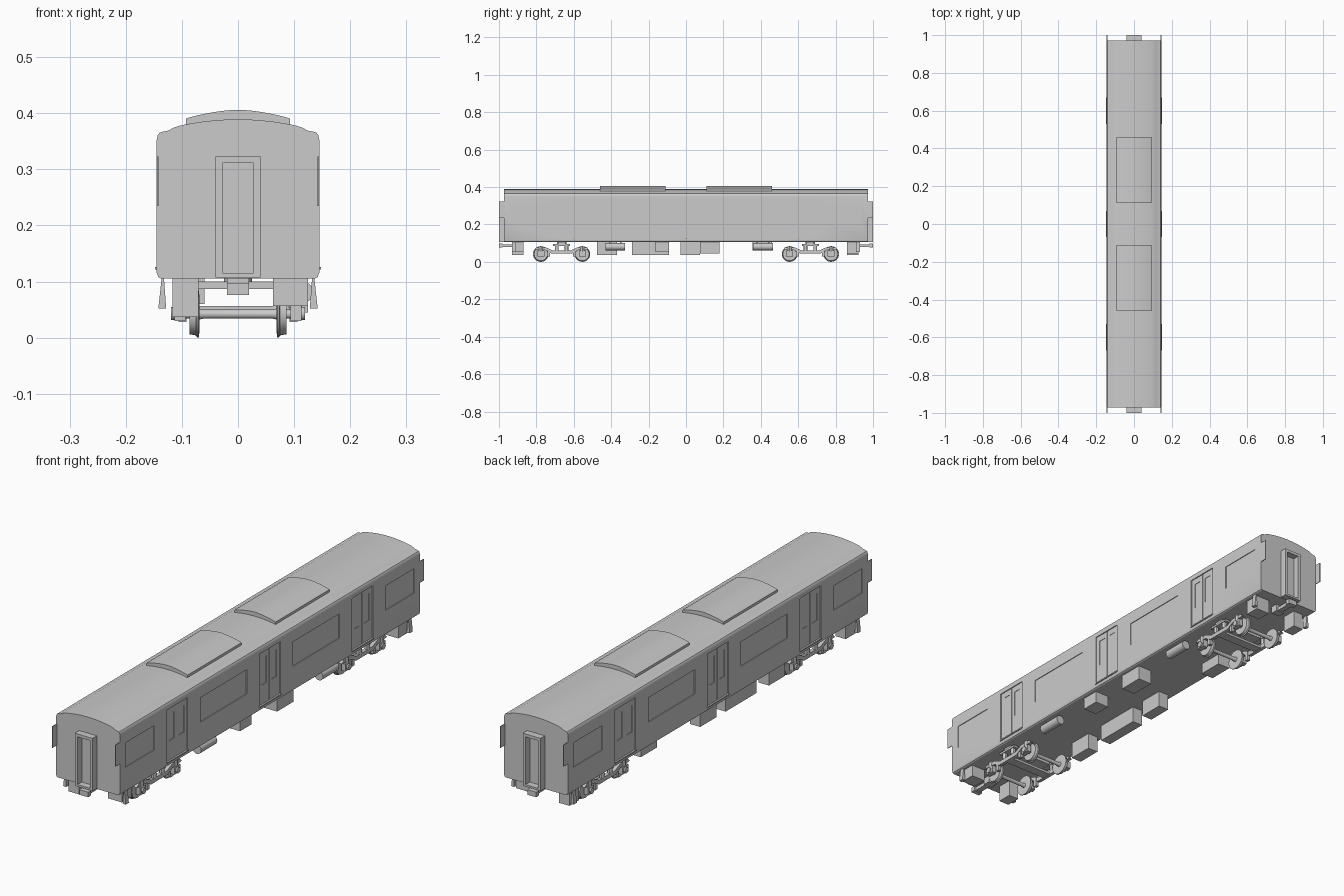
import bpy, bmesh, math
from mathutils import Matrix, Vector

if "Cube" in bpy.data.objects:
    bpy.data.objects.remove(bpy.data.objects["Cube"])


def finish(name, bm, smooth=False):
    bmesh.ops.recalc_face_normals(bm, faces=bm.faces)
    me = bpy.data.meshes.new(name)
    bm.to_mesh(me)
    bm.free()
    ob = bpy.data.objects.new(name, me)
    bpy.context.collection.objects.link(ob)
    if smooth:
        bpy.ops.object.select_all(action='DESELECT')
        ob.select_set(True)
        bpy.context.view_layer.objects.active = ob
        bpy.ops.object.shade_smooth_by_angle(angle=math.radians(30))
    return ob


def add_box(bm, x0, x1, y0, y1, z0, z1):
    m = Matrix.Translation(((x0 + x1) / 2, (y0 + y1) / 2, (z0 + z1) / 2))
    m = m @ Matrix.Diagonal((abs(x1 - x0), abs(y1 - y0), abs(z1 - z0), 1))
    bmesh.ops.create_cube(bm, size=1, matrix=m)


def boxes(name, dims):
    bm = bmesh.new()
    for d in dims:
        add_box(bm, *d)
    return finish(name, bm)


def prism(bm, pts, axis, a, b):
    """Extrude a 2D outline from a to b along x or y."""
    f = (lambda p, t: (t, p[0], p[1])) if axis == 'x' else (lambda p, t: (p[0], t, p[1]))
    va = [bm.verts.new(f(p, a)) for p in pts]
    vb = [bm.verts.new(f(p, b)) for p in pts]
    bm.faces.new(va)
    bm.faces.new(vb[::-1])
    n = len(pts)
    for i in range(n):
        bm.faces.new((va[i], va[(i + 1) % n], vb[(i + 1) % n], vb[i]))


def cylinder(bm, r, length, loc, axis, seg=20):
    rot = Matrix.Rotation(math.pi / 2, 4, {'x': 'Y', 'y': 'X', 'z': 'Z'}[axis])
    if axis == 'z':
        rot = Matrix.Identity(4)
    bmesh.ops.create_cone(bm, cap_ends=True, segments=seg, radius1=r, radius2=r,
                          depth=length, matrix=Matrix.Translation(loc) @ rot)


def mirrored(half):
    return half + [(-x, z) for x, z in reversed(half) if x > 1e-6]


# Car body: extruded cross-section with curved roof
half = [(0.137, 0.105), (0.142, 0.108), (0.145, 0.116), (0.145, 0.352), (0.1435, 0.360),
        (0.140, 0.365), (0.134, 0.367), (0.124, 0.369), (0.115, 0.374)]
half += [(0.105 * (1 - i / 8), 0.389 - 0.0115 * (1 - i / 8) ** 2) for i in range(9)]
bm = bmesh.new()
prism(bm, mirrored(half), 'y', -0.972, 0.972)
body = finish("car_body", bm)

# Cutters: window and door recesses, then door panes and door seams
doors = (-0.6, 0, 0.6)
spans = ((-0.935, -0.75), (-0.45, -0.15), (0.15, 0.45), (0.75, 0.935))
shallow, deep = [], []
for s in (-1, 1):
    def side(depth):
        return sorted((s * (0.145 - depth), s * 0.17))
    for a, b in spans:
        shallow.append((*side(0.003), a, b, 0.208, 0.308))
    for d in doors:
        shallow.append((*side(0.004), d - 0.067, d + 0.067, 0.120, 0.340))
        deep.append((*side(0.007), d - 0.0015, d + 0.0015, 0.121, 0.339))
        for k in (-1, 1):
            c = d + k * 0.032
            deep.append((*side(0.006), c - 0.016, c + 0.016, 0.205, 0.315))
for name, dims in (("recess_cutter", shallow), ("pane_cutter", deep)):
    cutter = boxes(name, dims)
    cutter.hide_render = True
    mod = body.modifiers.new(name, 'BOOLEAN')
    mod.operation = 'DIFFERENCE'
    mod.solver = 'EXACT'
    mod.object = cutter
    bpy.context.view_layer.objects.active = body
    bpy.ops.object.modifier_apply(modifier=name)
    bpy.data.objects.remove(cutter)
bpy.ops.object.select_all(action='DESELECT')
body.select_set(True)
bpy.ops.object.shade_smooth_by_angle(angle=math.radians(25))

# Door sills
boxes("door_sills", [(s * 0.14, s * 0.148, d - 0.07, d + 0.07, 0.121, 0.126)
                     for s in (-1, 1) for d in doors])

# Rooftop cooling units
for name, y in (("front_roof_unit", -0.285), ("rear_roof_unit", 0.285)):
    top = [(0.093, 0.375), (0.093, 0.390)]
    top += [(0.09 * (1 - i / 8), 0.406 - 0.0145 * (1 - i / 8) ** 1.7) for i in range(9)]
    bm = bmesh.new()
    prism(bm, mirrored(top), 'y', y - 0.175, y + 0.175)
    finish(name, bm, True)

# Ends: gangway frame, corner guard plates, coupler
for name, e in (("front", -1), ("rear", 1)):
    y0, y1 = e * 0.965, e * 1.0
    boxes(name + "_gangway", [(-0.04, -0.028, y0, y1, 0.107, 0.323),
                              (0.028, 0.04, y0, y1, 0.107, 0.323),
                              (-0.028, 0.028, y0, y1, 0.311, 0.323),
                              (-0.028, 0.028, y0, y1, 0.107, 0.115)])
    boxes(name + "_corner_plates", [(s * 0.1415, s * 0.1445, y0, y1, 0.235, 0.323)
                                    for s in (-1, 1)])
    boxes(name + "_coupler", [(-0.012, 0.012, e * 0.90, e * 0.985, 0.079, 0.094),
                              (-0.02, 0.02, e * 0.98, e * 1.0, 0.076, 0.097),
                              (-0.02, 0.02, e * 0.89, e * 0.92, 0.076, 0.108)])

# Underfloor equipment boxes
left = [(-0.93, -0.868), (-0.475, -0.37), (-0.29, -0.09), (-0.03, 0.075), (0.86, 0.922)]
right = [(-0.93, -0.868), (-0.165, -0.09), (0.075, 0.18), (0.86, 0.922)]
boxes("left_equipment", [(-0.117, -0.07, a, b, 0.037, 0.108) for a, b in left]
      + [(-0.117, -0.06, 0.355, 0.46, 0.06, 0.108)])
boxes("right_equipment", [(0.062, 0.125, a, b, 0.056 if a < 0 else 0.045, 0.108)
                          for a, b in right])

# Air tanks on the right side
bm = bmesh.new()
for y in (-0.378, 0.412):
    cylinder(bm, 0.019, 0.105, (0.115, y, 0.081), 'y')
    for k in (-0.03, 0.03):
        add_box(bm, 0.112, 0.118, y + k - 0.004, y + k + 0.004, 0.09, 0.108)
finish("air_tanks", bm, True)

# Flared foot steps beneath the body edge
bm = bmesh.new()
for s in (-1, 1):
    for y in (-0.92, 0.92):
        prism(bm, [(s * 0.132, 0.107), (s * 0.136, 0.107), (s * 0.142, 0.052),
                   (s * 0.128, 0.052)], 'y', y - 0.01, y + 0.01)
finish("foot_steps", bm)


def wheelset(name, y):
    """Axle and flanged wheels, turned around the x axis."""
    bm = bmesh.new()
    prof = [(-0.108, 0), (-0.108, 0.008), (-0.086, 0.008), (-0.086, 0.036), (-0.075, 0.038),
            (-0.073, 0.042), (-0.070, 0.042), (-0.069, 0.034), (-0.071, 0.010), (-0.06, 0.008)]
    prof += [(-x, r) for x, r in reversed(prof)]
    vs = [bm.verts.new((x, y, 0.042 + r)) for x, r in prof]
    es = [bm.edges.new(p) for p in zip(vs, vs[1:])]
    bmesh.ops.spin(bm, geom=vs + es, cent=(0, y, 0.042), axis=(1, 0, 0),
                   angle=2 * math.pi, steps=28, use_merge=True)
    bmesh.ops.remove_doubles(bm, verts=bm.verts, dist=1e-5)
    finish(name, bm, True)


# Bogies
for name, yc in (("front_bogie", -0.665), ("rear_bogie", 0.665)):
    for k in (-1, 1):
        wheelset(name + ("_rear_wheelset" if k > 0 else "_front_wheelset"), yc + k * 0.111)
    bm = bmesh.new()
    # Side frames with dropped centre
    arc = [(-0.145, 0.066), (-0.135, 0.078), (-0.085, 0.078), (-0.05, 0.062), (0.05, 0.062),
           (0.085, 0.078), (0.135, 0.078), (0.145, 0.066), (0.085, 0.062), (0.055, 0.045),
           (-0.055, 0.045), (-0.085, 0.062)]
    for s in (-1, 1):
        prism(bm, [(yc + y, z) for y, z in arc], 'x', s * 0.094, s * 0.109)
        for k in (-1, 1):
            yw = yc + k * 0.111
            # Axle boxes, springs and brake hangers
            add_box(bm, s * 0.094, s * 0.113, yw - 0.019, yw + 0.019, 0.03, 0.06)
            cylinder(bm, 0.012, 0.008, (s * 0.115, yw, 0.043), 'x', 14)
            cylinder(bm, 0.012, 0.028, (s * 0.102, yw, 0.068), 'z', 12)
            add_box(bm, s * 0.092, s * 0.106, yw - k * 0.05, yw - k * 0.035, 0.028, 0.065)
            cylinder(bm, 0.010, 0.03, (s * 0.102, yc + k * 0.026, 0.076), 'z', 12)
        # Bolster ends
        add_box(bm, s * 0.09, s * 0.114, yc - 0.045, yc + 0.045, 0.086, 0.095)
        add_box(bm, s * 0.094, s * 0.110, yc - 0.02, yc + 0.02, 0.09, 0.108)
    # Cross bolster, transom and centre pivot
    add_box(bm, -0.092, 0.092, yc - 0.025, yc + 0.025, 0.087, 0.1)
    add_box(bm, -0.096, 0.096, yc - 0.02, yc + 0.02, 0.046, 0.056)
    cylinder(bm, 0.025, 0.012, (0, yc, 0.102), 'z', 16)
    finish(name + "_frame", bm, True)
